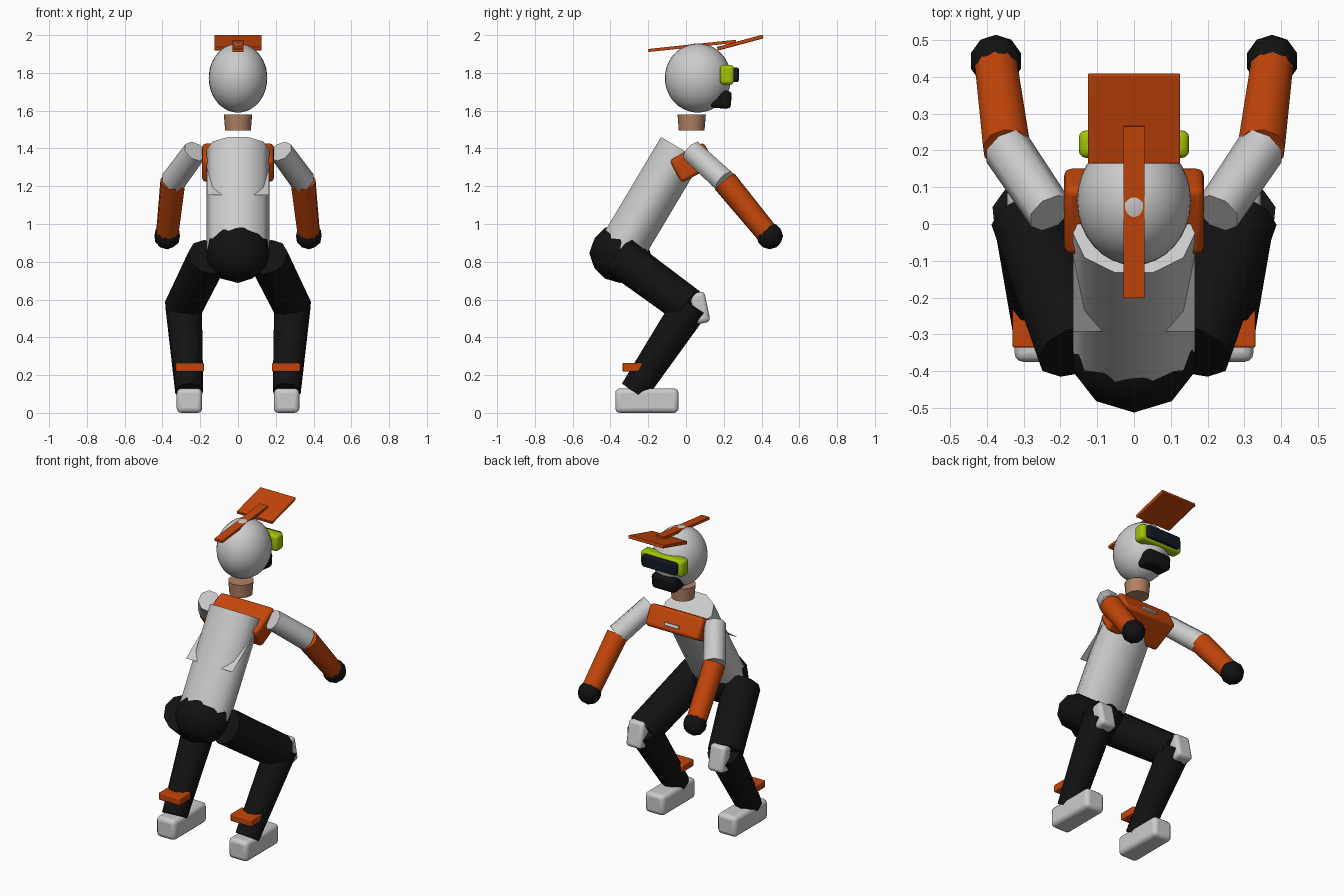
import bpy, math
from mathutils import Vector

if "Cube" in bpy.data.objects:
    bpy.data.objects.remove(bpy.data.objects["Cube"])


def mat(name, rgb):
    m = bpy.data.materials.new(name)
    m.diffuse_color = (*rgb, 1)
    m.use_nodes = True
    m.node_tree.nodes["Principled BSDF"].inputs["Base Color"].default_value = m.diffuse_color
    return m


ORANGE = mat("orange", (0.55, 0.06, 0.003))
BLACK = mat("black", (0.006, 0.006, 0.006))
LIME = mat("lime", (0.35, 0.55, 0.002))
LENS = mat("lens", (0.006, 0.01, 0.018))
SKIN = mat("skin", (0.45, 0.22, 0.13))


def finish(name, m, smooth=35):
    o = bpy.context.object
    o.name = name
    if m:
        o.data.materials.append(m)
    if smooth:
        bpy.ops.object.shade_smooth_by_angle(angle=math.radians(smooth))
    return o


def box(name, loc, size, m=None, tilt=0, bevel=0.0):
    bpy.ops.mesh.primitive_cube_add(size=1, location=loc)
    o = bpy.context.object
    o.scale = size
    bpy.ops.object.transform_apply(location=False, rotation=False, scale=True)
    o.rotation_euler.x = math.radians(tilt)
    if bevel:
        b = o.modifiers.new("round", 'BEVEL')
        b.width, b.segments = bevel, 3
    return finish(name, m, 40 if bevel else 0)


def limb(name, a, b, r1, r2, m=None, sides=8, flat=1.0, up='Y'):
    a, b = Vector(a), Vector(b)
    d = b - a
    bpy.ops.mesh.primitive_cone_add(vertices=sides, radius1=r1, radius2=r2,
                                    depth=d.length, location=(a + b) / 2)
    o = bpy.context.object
    o.rotation_euler = d.to_track_quat('Z', up).to_euler()
    o.scale.x = flat
    return finish(name, m, 50)


def ball(name, loc, r, m, scale=(1, 1, 1)):
    bpy.ops.mesh.primitive_ico_sphere_add(subdivisions=2, radius=r, location=loc)
    bpy.context.object.scale = scale
    return finish(name, m, 30)


# Head, neck and helmet parts
bpy.ops.mesh.primitive_uv_sphere_add(segments=32, ring_count=20, location=(0, 0.063, 1.773))
bpy.context.object.scale = (0.155, 0.175, 0.183)
finish("helmet_shell", None, 60)
limb("neck", (0, 0.03, 1.495), (0, 0.03, 1.58), 0.068, 0.075, SKIN, 16)
box("helmet_peak", (0, 0.287, 1.96), (0.25, 0.25, 0.02), ORANGE, 15, 0.004)
box("helmet_ridge", (0, 0.033, 1.943), (0.056, 0.468, 0.016), ORANGE, 6)
box("chin_guard", (0, 0.185, 1.66), (0.17, 0.11, 0.095), BLACK, -5, 0.022)
box("goggle_frame", (0, 0.217, 1.79), (0.3, 0.075, 0.105), LIME, 0, 0.02)
box("goggle_lens", (0, 0.255, 1.79), (0.24, 0.05, 0.076), LENS, 0, 0.01)

# Torso: leaning elliptical ten-sided cylinder
limb("torso", (0, -0.345, 0.86), (0, -0.025, 1.397), 0.166, 0.166, None, 10, 0.79, 'X')

# Thin back panel whose lower corners stick out of the torso
bpy.ops.mesh.primitive_plane_add(size=1, location=(0, -0.13, 1.268))
bpy.context.object.scale = (0.33, 0.395, 1)
bpy.context.object.rotation_euler.x = math.radians(35)
finish("back_panel", None, 0)

# Chest protector with a small front bar
box("chest_protector", (0, 0.035, 1.325), (0.38, 0.205, 0.135), ORANGE, 28, 0.02)
box("chest_bar", (0, 0.14, 1.35), (0.1, 0.02, 0.02), None, 28, 0.003)

# Hips
ball("hips", (0, -0.35, 0.845), 0.162, BLACK, (1.08, 1, 0.97))

for side, s in (("left", -1), ("right", 1)):
    # Arm
    elbow, hand = (s * 0.345, 0.205, 1.225), (s * 0.375, 0.435, 0.945)
    limb(side + "_upper_arm", (s * 0.227, 0.03, 1.385), elbow, 0.064, 0.067)
    limb(side + "_forearm", elbow, hand, 0.067, 0.06, ORANGE, 10)
    ball(side + "_glove", (s * 0.375, 0.443, 0.937), 0.071, BLACK)
    # Leg
    limb(side + "_thigh", (s * 0.157, -0.345, 0.825), (s * 0.288, 0.015, 0.56),
         0.11, 0.104, BLACK, 10)
    limb(side + "_shin", (s * 0.288, 0.03, 0.575), (s * 0.258, -0.275, 0.115),
         0.099, 0.076, BLACK, 10)
    box(side + "_knee_pad", (s * 0.29, 0.074, 0.556), (0.11, 0.08, 0.165), None, 12, 0.022)
    # Boot and strap
    box(side + "_boot", (s * 0.257, -0.207, 0.065), (0.135, 0.335, 0.13), None, 0, 0.025)
    box(side + "_boot_strap", (s * 0.255, -0.278, 0.242), (0.15, 0.115, 0.046),
        ORANGE, 0, 0.006)
